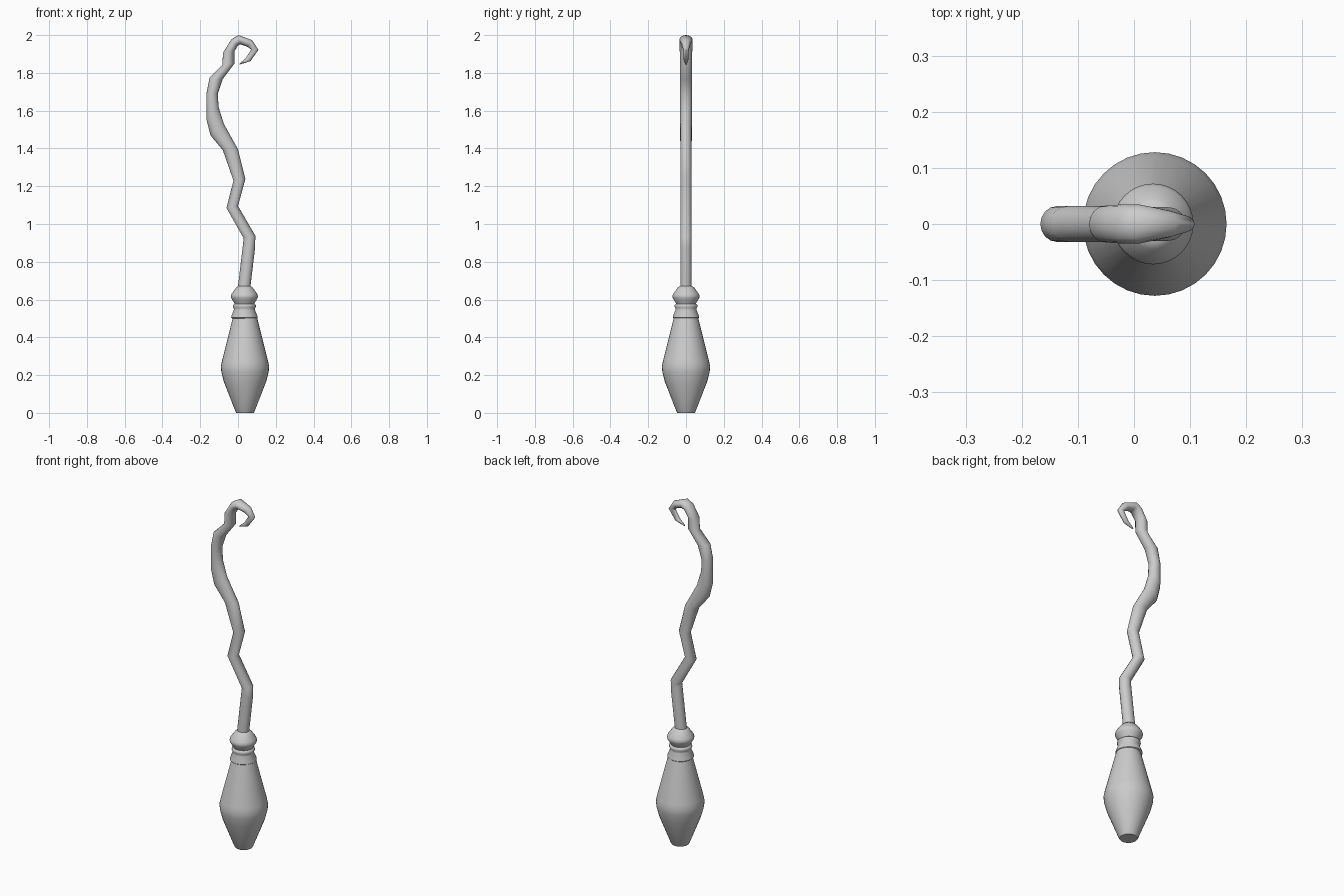
import bpy, bmesh, math

grey = bpy.data.materials.new("grey")
grey.diffuse_color = (0.6, 0.6, 0.6, 1)
SIDES = 32


def loft(name, rings, sides, angle):
    """Skin a list of closed rings, cap both ends."""
    bm = bmesh.new()
    loops = [[bm.verts.new(p) for p in ring] for ring in rings]
    for a, b in zip(loops, loops[1:]):
        for i in range(sides):
            j = (i + 1) % sides
            bm.faces.new((a[i], a[j], b[j], b[i]))
    bm.faces.new(loops[0])
    bm.faces.new(loops[-1])
    bmesh.ops.recalc_face_normals(bm, faces=bm.faces)
    mesh = bpy.data.meshes.new(name)
    bm.to_mesh(mesh)
    bm.free()
    mesh.materials.append(grey)
    ob = bpy.data.objects.new(name, mesh)
    bpy.context.collection.objects.link(ob)
    bpy.ops.object.select_all(action='DESELECT')
    ob.select_set(True)
    bpy.context.view_layer.objects.active = ob
    bpy.ops.object.shade_smooth_by_angle(angle=math.radians(angle))
    return ob


def turned(name, x, profile):
    """Lathe a (radius, height) profile about a vertical axis at x."""
    turn = [2 * math.pi * i / SIDES for i in range(SIDES)]
    return loft(name, [[(x + r * math.cos(t), r * math.sin(t), z) for t in turn]
                       for r, z in profile], SIDES, 50)


# bristle bundle
turned("bristles", 0.037, [(0.046, 0), (0.05, 0.006), (0.112, 0.165), (0.125, 0.215),
                           (0.128, 0.245), (0.122, 0.275), (0.064, 0.505)])

# binding collar with its ridges
turned("collar", 0.034, [(0.064, 0.5), (0.07, 0.505), (0.069, 0.513), (0.056, 0.545),
                         (0.056, 0.553), (0.061, 0.562), (0.06, 0.571), (0.052, 0.577),
                         (0.056, 0.585), (0.070, 0.608), (0.072, 0.618), (0.068, 0.630),
                         (0.045, 0.662), (0.033, 0.672)])

# crooked handle: left x, left z, right x, right z, half depth at each bend
bends = [(0.0, 0.64, 0.064, 0.64, 0.03), (0.0, 0.67, 0.066, 0.67, 0.03),
         (0.03, 0.922, 0.09, 0.87, 0.03), (0.03, 0.924, 0.092, 0.938, 0.03),
         (-0.061, 1.085, 0.0, 1.095, 0.03), (-0.024, 1.23, 0.039, 1.238, 0.03),
         (-0.08, 1.39, 0.0, 1.395, 0.03), (-0.146, 1.47, -0.075, 1.53, 0.031),
         (-0.166, 1.55, -0.103, 1.62, 0.032), (-0.167, 1.69, -0.107, 1.69, 0.032),
         (-0.15, 1.775, -0.082, 1.765, 0.032), (-0.082, 1.843, -0.018, 1.85, 0.032),
         (-0.08, 1.905, -0.019, 1.915, 0.033), (-0.035, 1.978, 0.0, 1.945, 0.035),
         (0.003, 2.0, 0.014, 1.951, 0.035), (0.075, 1.973, 0.05, 1.938, 0.024),
         (0.108, 1.922, 0.07, 1.924, 0.015), (0.066, 1.862, 0.04, 1.876, 0.012),
         (0.008, 1.844, 0.01, 1.851, 0.005)]
rings = []
for lx, lz, rx, rz, d in bends:
    ring = []
    for i in range(16):
        t = 2 * math.pi * i / 16
        k = (1 + math.cos(t)) / 2
        ring.append((lx + (rx - lx) * k, d * math.sin(t), lz + (rz - lz) * k))
    rings.append(ring)
loft("handle", rings, 16, 60)
